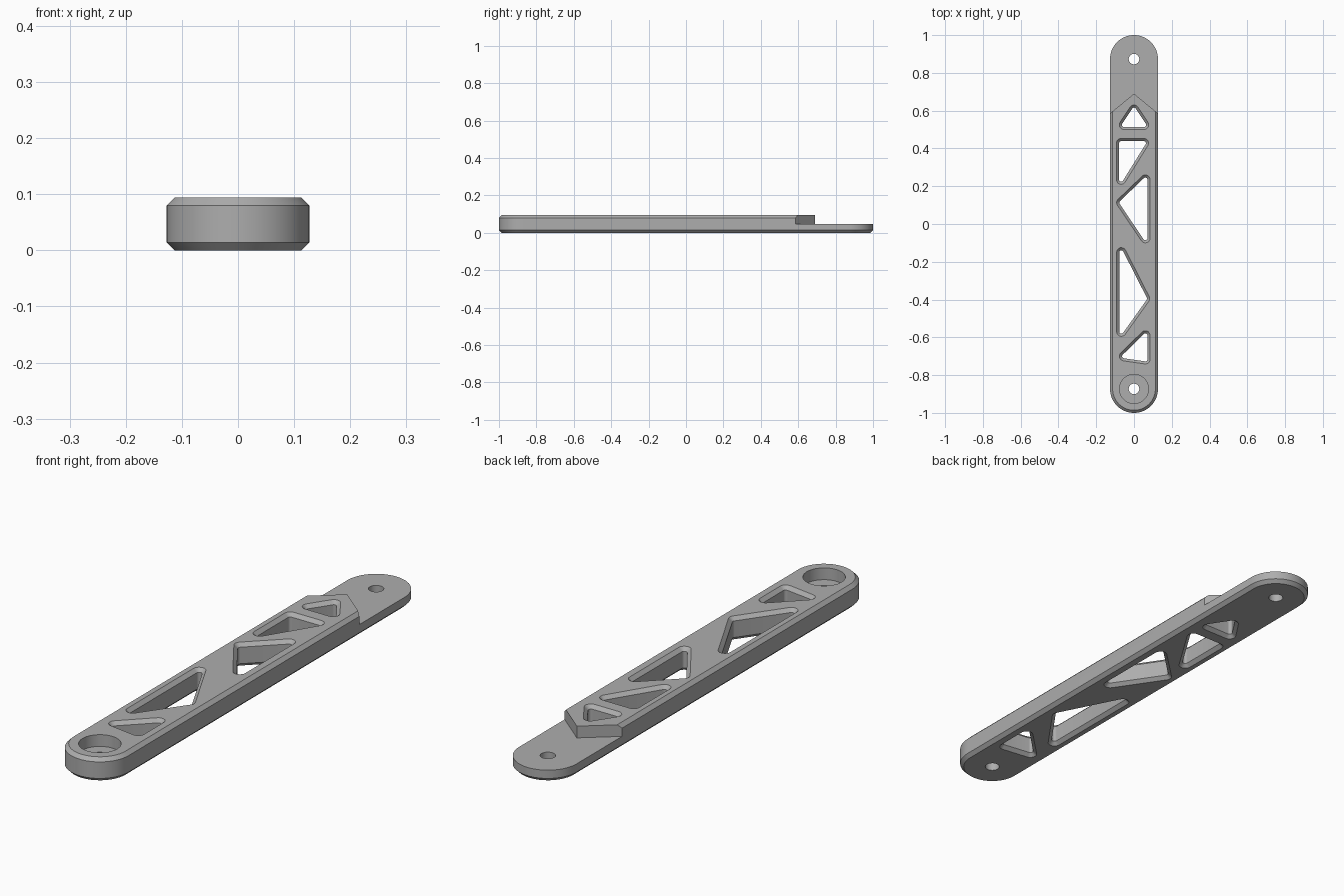
import bpy, bmesh, math
from mathutils import Vector

cube = bpy.data.objects.get("Cube")
if cube:
    bpy.data.objects.remove(cube, do_unlink=True)

W = 0.127        # half width and end radius
H = 0.094        # full thickness
LAP = 0.047      # thickness of the lap tongue
C = 0.014        # chamfer size
R = 0.011        # pocket corner radius
END = 1 - W      # centre of the rounded ends
HOLE, BORE = 0.028, 0.077
EPS = 0.004

grey = bpy.data.materials.new("plain grey")
grey.use_nodes = True
grey.diffuse_color = (0.42, 0.42, 0.42, 1)
grey.node_tree.nodes["Principled BSDF"].inputs["Base Color"].default_value = grey.diffuse_color


def arc(centre, r, start, sweep, steps):
    angles = [start + sweep * k / steps for k in range(steps + 1)]
    return [(centre[0] + r * math.cos(a), centre[1] + r * math.sin(a)) for a in angles]


def outline(centres, r, steps):
    """Rounded polygon: arcs of radius r around counter-clockwise centres."""
    if len(centres) == 1:
        return arc(centres[0], r, 0, 2 * math.pi, steps)[:-1]
    pts = []
    n = len(centres)
    for i in range(n):
        prev, here, following = (Vector(centres[(i + k) % n]) for k in (-1, 0, 1))
        d_in, d_out = here - prev, following - here
        start = math.atan2(-d_in.x, d_in.y)
        sweep = (math.atan2(-d_out.x, d_out.y) - start) % (2 * math.pi)
        pts += arc(here, r, start, sweep, steps)
    return pts


def stack(bm, layers):
    """Closed solid through (z, outline) layers."""
    rings = [[bm.verts.new((x, y, z)) for x, y in pts] for z, pts in layers]
    n = len(rings[0])
    for lo, hi in zip(rings, rings[1:]):
        for i in range(n):
            j = (i + 1) % n
            bm.faces.new((lo[i], lo[j], hi[j], hi[i]))
    bm.faces.new(rings[0][::-1])
    bm.faces.new(rings[-1])


def loft(bm, centres, profile, steps=8):
    """Rounded solid from (z, radius) pairs."""
    stack(bm, [(z, outline(centres, r, steps)) for z, r in profile])


def make_object(name, bm):
    bmesh.ops.recalc_face_normals(bm, faces=bm.faces[:])
    mesh = bpy.data.meshes.new(name)
    bm.to_mesh(mesh)
    bm.free()
    mesh.materials.append(grey)
    ob = bpy.data.objects.new(name, mesh)
    bpy.context.collection.objects.link(ob)
    return ob


# Bar with rounded ends and chamfered rims
bm = bmesh.new()
loft(bm, [(0, -END), (0, END)], [(0, W - C), (C, W), (H - C, W), (H, W - C)], 32)
bar = make_object("link_bar", bm)

# Cutter for the lap tongue, leaving a pointed shoulder
bm = bmesh.new()
shoulder = [(-0.2, 0.525), (0, 0.69), (0.2, 0.525), (0.2, 1.1), (-0.2, 1.1)]
stack(bm, [(LAP, shoulder), (H + 0.05, shoulder)])
lap_cutter = make_object("lap_cutter", bm)

# Cutters for the truss pockets (counter-clockwise corners), bolt holes and counterbore
pockets = [
    [(0, 0.605), (-0.053, 0.525), (0.053, 0.525)],
    [(-0.068, 0.428), (-0.068, 0.235), (0.052, 0.428)],
    [(0.06, 0.235), (-0.067, 0.113), (0.06, -0.075)],
    [(-0.067, -0.15), (-0.067, -0.57), (0.058, -0.395)],
    [(0.06, -0.59), (-0.052, -0.70), (0.06, -0.716)],
]
bm = bmesh.new()
for corners in pockets:
    loft(bm, corners, [(-EPS, R + C + EPS), (C, R), (H - C, R), (H + EPS, R + C + EPS)])
loft(bm, [(0, END)], [(-EPS, HOLE), (H + EPS, HOLE)], 32)
loft(bm, [(0, -END)], [(-EPS, HOLE), (LAP, HOLE), (LAP, BORE), (H + EPS, BORE)], 48)
hole_cutter = make_object("hole_cutter", bm)

# Apply the cuts
bpy.ops.object.select_all(action="DESELECT")
bar.select_set(True)
bpy.context.view_layer.objects.active = bar
for cutter in (lap_cutter, hole_cutter):
    mod = bar.modifiers.new(cutter.name, "BOOLEAN")
    mod.operation = "DIFFERENCE"
    mod.solver = "EXACT"
    mod.object = cutter
    bpy.ops.object.modifier_apply(modifier=mod.name)
    bpy.data.objects.remove(cutter, do_unlink=True)

bpy.ops.object.shade_smooth_by_angle(angle=math.radians(30))
